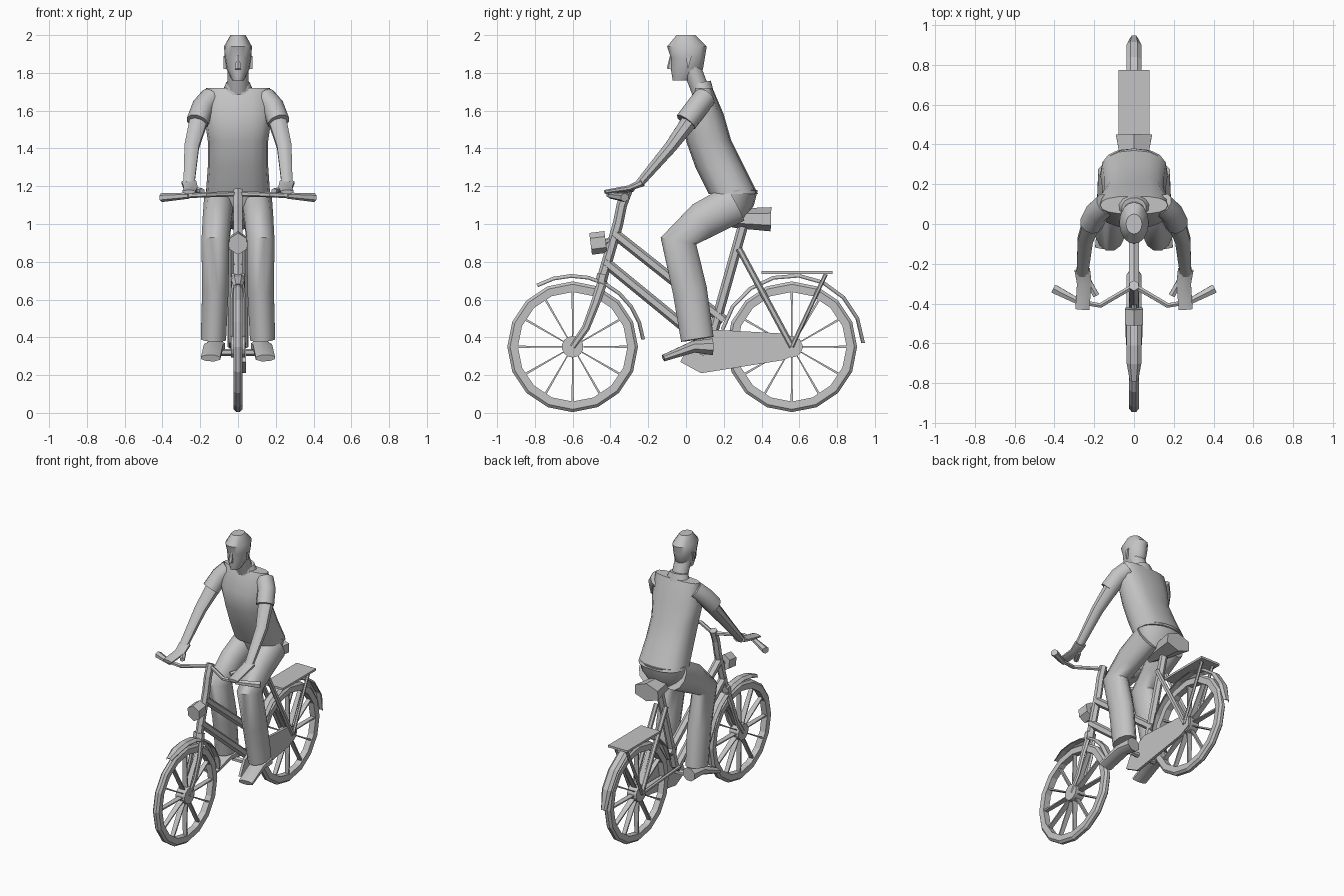
import bpy, bmesh, math
from mathutils import Vector

if "Cube" in bpy.data.objects:
    bpy.data.objects.remove(bpy.data.objects["Cube"], do_unlink=True)

grey = bpy.data.materials.new("plain_grey")
grey.use_nodes = True
grey.diffuse_color = (.55, .55, .55, 1)
grey.node_tree.nodes["Principled BSDF"].inputs["Base Color"].default_value = grey.diffuse_color


def finish(name, bm, smooth=False, mirror=False):
    bmesh.ops.recalc_face_normals(bm, faces=bm.faces)
    mesh = bpy.data.meshes.new(name)
    bm.to_mesh(mesh)
    bm.free()
    mesh.materials.append(grey)
    obj = bpy.data.objects.new(name, mesh)
    bpy.context.collection.objects.link(obj)
    if mirror:
        modifier = obj.modifiers.new("mirror", 'MIRROR')
        modifier.use_mirror_merge = False
    if smooth:
        bpy.ops.object.select_all(action='DESELECT')
        obj.select_set(True)
        bpy.context.view_layer.objects.active = obj
        bpy.ops.object.shade_smooth_by_angle(angle=math.radians(45))


def bridge(bm, rings, closed=False):
    """Skin a row of equal rings, capping the ends unless closed."""
    loops = [[bm.verts.new(p) for p in ring] for ring in rings]
    pairs = list(zip(loops, loops[1:]))
    if closed:
        pairs.append((loops[-1], loops[0]))
    else:
        bm.faces.new(loops[0])
        bm.faces.new(loops[-1])
    for low, high in pairs:
        for i in range(len(low)):
            bm.faces.new((low[i - 1], low[i], high[i], high[i - 1]))


def tube(name, path, width, depth, taper=(1, 1), sides=6, smooth=False, mirror=False):
    """Oval tube whose width and depth scale towards the taper at its far end."""
    points = [Vector(p) for p in path]
    last = len(points) - 1
    rings = []
    for i, point in enumerate(points):
        along = (points[min(i + 1, last)] - points[max(i - 1, 0)]).normalized()
        side = Vector((1, 0, 0)) if abs(along.x) < .8 else Vector((0, 1, 0))
        across = (side - along * along.dot(side)).normalized()
        other = along.cross(across)
        w = width * (1 + (taper[0] - 1) * i / last)
        d = depth * (1 + (taper[1] - 1) * i / last)
        angles = [math.tau * (k + .5) / sides for k in range(sides)]
        rings.append([point + across * w * math.cos(a) + other * d * math.sin(a) for a in angles])
    bm = bmesh.new()
    bridge(bm, rings)
    finish(name, bm, smooth, mirror)


def bar(name, start, end, radius, x=0, mirror=False):
    """Straight tube between two y, z points."""
    tube(name, [(x, *start), (x, *end)], radius, radius, mirror=mirror)


def body(name, bottom, top, fronts, backs, widths, sides=16, power=1):
    """Rounded shape with evenly spaced levels from bottom to top."""
    def rounded(value):
        return math.copysign(abs(value) ** power, value)
    rings = []
    for i, (front, back, width) in enumerate(zip(fronts, backs, widths)):
        z = bottom + (top - bottom) * i / (len(widths) - 1)
        middle, reach = (front + back) / 2, (back - front) / 2
        angles = [math.tau * k / sides for k in range(sides)]
        rings.append([(width * rounded(math.cos(a)), middle + reach * rounded(math.sin(a)), z)
                      for a in angles])
    bm = bmesh.new()
    bridge(bm, rings)
    finish(name, bm, smooth=True)


def plate(name, outline, inner, outer, mirror=False):
    """Side outline of y, z points made thick along x."""
    bm = bmesh.new()
    bridge(bm, [[(x, y, z) for y, z in outline] for x in (inner, outer)])
    finish(name, bm, mirror=mirror)


# Wheels with paddle spokes, hubs and curved mudguards
FRONT_AXLE = Vector((0, -.6, .35))
REAR_AXLE = Vector((0, .56, .35))
TYRE, RIM, HUB = .346, .29, .057


def around(axle, radius, angle, x):
    return axle + Vector((x, radius * math.cos(angle), radius * math.sin(angle)))


def wheel(prefix, axle, guard_start, guard_end, guard):
    half = [(RIM, .022), (TYRE - .015, .024), (TYRE, .01)]
    profile = half + [(r, -x) for r, x in reversed(half)]
    bm = bmesh.new()
    bridge(bm, [[around(axle, r, math.tau * k / 16, x) for r, x in profile]
                for k in range(16)], closed=True)
    finish(prefix + "_tyre", bm)

    bm = bmesh.new()
    corners = ((-1, -1), (1, -1), (1, 1), (-1, 1))
    for k in range(12):
        angle = math.tau * k / 12
        bridge(bm, [[around(axle, r, angle + s * thick / r, side * wide) for s, side in corners]
                    for r, thick, wide in ((HUB, .003, .02), (RIM, .006, .014))])
    finish(prefix + "_spokes", bm)

    sideways = Vector((.036, 0, 0))
    tube(prefix + "_hub", [axle - sideways, axle + sideways], HUB, HUB, sides=14)

    bm = bmesh.new()
    rings = []
    for k in range(9):
        angle = math.radians(guard_start + (guard_end - guard_start) * k / 8)
        wide = .022 if k in (0, 8) else .037
        upper = [(0, -wide / 2), (0, wide / 2), (.016, wide)]
        lower = [(.02, wide), (.006, wide / 2), (.006, -wide / 2), (.02, -wide)]
        rings.append([around(axle, guard - drop, angle, x)
                      for drop, x in [(.016, -wide)] + upper + lower])
    bridge(bm, rings)
    finish(prefix + "_mudguard", bm)


wheel("front", FRONT_AXLE, 120, 6, .385)
wheel("rear", REAR_AXLE, 166, 3, .388)

# Frame, steering column and fork
SADDLE_JOINT, PEDAL_JOINT = (.31, 1.02), (.13, .38)
STEM_TOP = Vector((0, -.31, 1.16))
CROWN = Vector((0, -.45, .69))
bar("seat_tube", SADDLE_JOINT, PEDAL_JOINT, .027)
bar("upper_frame_tube", (-.38, .95), (.2, .49), .028)
bar("lower_frame_tube", (-.43, .8), (.12, .35), .028)
bar("seat_stay", (.28, .87), REAR_AXLE.yz, .017, x=.038, mirror=True)
bar("chain_stay", PEDAL_JOINT, REAR_AXLE.yz, .012, x=-.038)
tube("steering_column", [CROWN, (0, -.36, 1), (0, -.34, 1.1), STEM_TOP + Vector((0, 0, .02))],
     .026, .028)
tube("fork_blade", [(.033, *FRONT_AXLE.yz), (.033, -.53, .45), (.033, -.48, .58), (.02, -.44, .7)],
     .009, .018, taper=(1.5, 1.5), mirror=True)
tube("fork_crown", [CROWN, (0, -.44, .735)], .04, .03)

# Handlebar, grips and headlight
tube("handlebar", [STEM_TOP, (.17, -.41, 1.155), (.28, -.39, 1.15)], .014, .014, mirror=True)
tube("grip", [(.26, -.4, 1.15), (.405, -.325, 1.14)], .016, .016, taper=(1.6, 1.5), mirror=True)
tube("headlight", [(0, -.505, .895), (0, -.425, .905)], .052, .058)
bar("headlight_bracket", (-.44, .9), (-.37, .93), .014)

# Chain case, crank axle and luggage rack
plate("chain_case", [(-.03, .27), (.08, .21), (.52, .28), (.6, .32), (.6, .39), (.52, .42),
                     (.15, .44), (.02, .37)], .024, .042)
bar("rack_strut", (.74, .735), REAR_AXLE.yz, .011, x=.045, mirror=True)
plate("rack", [(.4, .735), (.775, .735), (.775, .75), (.4, .75)], -.077, .077)
tube("crank_axle", [(-.1, .09, .32), (.1, .09, .32)], .018, .018)

# Saddle widening from its nose to the back
tube("saddle", [(0, .16, 1.04), (0, .27, 1.03), (0, .45, 1.025)], .03, .04, taper=(3.5, 1.6))

# Trousers and shoes
CUFF, KNEE, HIP = (.13, .06, .39), (.12, -.04, .91), (.1, .26, 1.11)
tube("trouser_leg", [CUFF, (.12, .02, .65), KNEE, (.11, .09, 1.02), HIP],
     .069, .09, taper=(1.2, 1.2), sides=12, smooth=True, mirror=True)
body("pelvis", 1.02, 1.18, (.2, .15, .13), (.31, .36, .38), (.1, .16, .17))
tube("shoe", [(.12, .14, .35), (.13, .04, .35), (.145, -.12, .29)], .055, .048,
     taper=(1, .4), sides=8, smooth=True, mirror=True)

# Shirt, collar and sleeves
body("shirt", 1.16, 1.72, (.12, .05, 0, -.02, .05), (.38, .31, .24, .2, .14),
     (.17, .16, .16, .18, .17), power=.8)
tube("collar", [(0, .09, 1.69), (0, .08, 1.75)], .09, .06, taper=(.7, .9), sides=12, smooth=True)
tube("sleeve", [(.14, .1, 1.67), (.185, .06, 1.62), (.215, 0, 1.54)], .06, .06,
     sides=10, smooth=True, mirror=True)

# Bare arms with hands resting on the bar
ELBOW, WRIST = (.245, -.08, 1.41), (.26, -.25, 1.21)
tube("arm", [(.205, .03, 1.56), ELBOW, WRIST], .052, .048, taper=(.6, .5),
     sides=8, smooth=True, mirror=True)
tube("hand", [(.26, -.23, 1.22), (.25, -.3, 1.19), (.26, -.43, 1.17)], .042, .022,
     taper=(.9, .5), sides=8, smooth=True, mirror=True)
tube("thumb", [(.235, -.28, 1.185), (.19, -.36, 1.175)], .018, .014, mirror=True)

# Neck, head and face
tube("neck", [(0, .09, 1.67), (0, .03, 1.83)], .057, .05, sides=12, smooth=True)
body("head", 1.76, 2, (-.07, -.08, -.08, -.1, -.05), (.02, .09, .1, .11, .05),
     (.03, .06, .07, .074, .04))
tube("nose", [(0, -.075, 1.89), (0, -.086, 1.82)], .009, .01, taper=(2, 1.6))
plate("ear", [(0, 1.88), (.03, 1.89), (.01, 1.82)], .055, .076, mirror=True)
